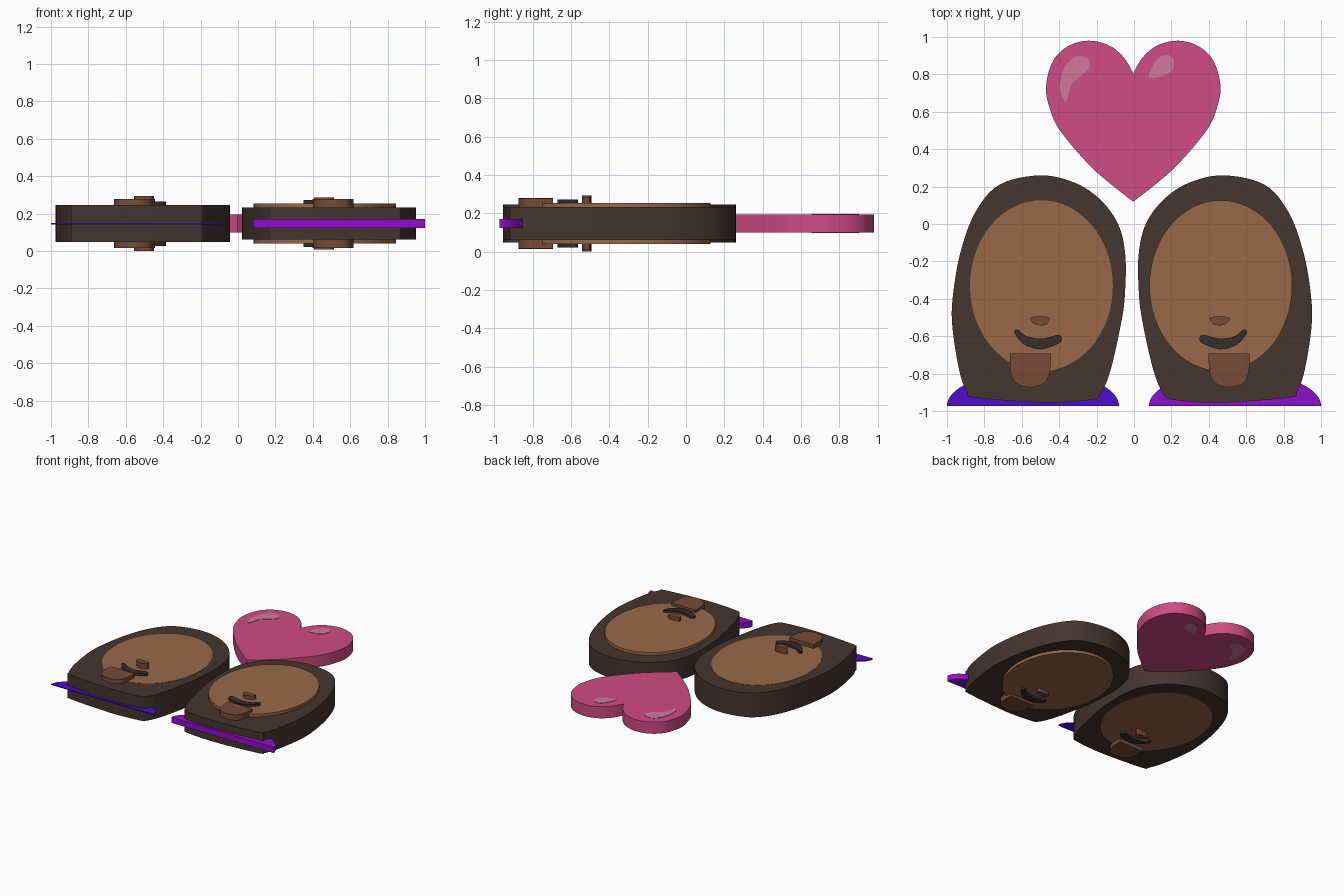
import bpy
import bmesh
import math
from mathutils import Vector

default_cube = bpy.data.objects.get("Cube")
if default_cube:
    bpy.data.objects.remove(default_cube, do_unlink=True)

MID = 0.147  # height of the plane every slab is centred on


def make_material(name, red, green, blue):
    """Material from display colour values, stored as linear."""
    def linear(c):
        c /= 255
        return c / 12.92 if c < 0.04 else ((c + 0.055) / 1.055) ** 2.4
    colour = (linear(red), linear(green), linear(blue), 1)
    mat = bpy.data.materials.new(name)
    mat.use_nodes = True
    mat.diffuse_color = colour
    mat.node_tree.nodes["Principled BSDF"].inputs["Base Color"].default_value = colour
    return mat


hair_brown = make_material("dark hair brown", 68, 54, 46)
skin_brown = make_material("skin brown", 152, 105, 72)
feature_brown = make_material("feature brown", 118, 76, 53)
mouth_dark = make_material("mouth charcoal", 52, 46, 42)
heart_pink = make_material("heart pink", 207, 76, 129)
shine_pink = make_material("pale shine pink", 207, 123, 152)
shirt_blue = make_material("shirt blue violet", 78, 12, 204)
shirt_purple = make_material("shirt purple", 143, 15, 204)


def smooth_path(points, closed=True, steps=6):
    """Flowing curve through the given points."""
    n = len(points)
    pts = [Vector(p) for p in points]

    def at(i):
        return pts[i % n] if closed else pts[max(0, min(n - 1, i))]
    path = []
    for i in range(n if closed else n - 1):
        a, b, c, d = (at(i + k) for k in (-1, 0, 1, 2))
        for s in range(steps):
            t = s / steps
            path.append(b + (c - a) * t / 2
                        + (a * 2 - b * 5 + c * 4 - d) * t ** 2 / 2
                        + (b * 3 - a - c * 3 + d) * t ** 3 / 2)
    if not closed:
        path.append(pts[-1])
    return path


def arc(cx, cy, rx, ry, turn, count):
    """Points along an ellipse, starting on its +x side."""
    return [(cx + rx * math.cos(turn * i / count), cy + ry * math.sin(turn * i / count))
            for i in range(count + 1)]


def slab(name, outline, half, mat):
    """Flat plate with the given outline, centred on the middle plane."""
    bm = bmesh.new()
    low = [bm.verts.new((p[0], p[1], MID - half)) for p in outline]
    high = [bm.verts.new((p[0], p[1], MID + half)) for p in outline]
    bm.faces.new(low[::-1])
    bm.faces.new(high)
    for i in range(len(low)):
        j = (i + 1) % len(low)
        bm.faces.new((low[i], low[j], high[j], high[i]))
    bmesh.ops.recalc_face_normals(bm, faces=bm.faces)
    mesh = bpy.data.meshes.new(name)
    bm.to_mesh(mesh)
    bm.free()
    mesh.materials.append(mat)
    obj = bpy.data.objects.new(name, mesh)
    bpy.context.collection.objects.link(obj)
    bpy.ops.object.select_all(action='DESELECT')
    obj.select_set(True)
    bpy.context.view_layer.objects.active = obj
    bpy.ops.object.shade_smooth_by_angle(angle=math.radians(30))
    return obj


# Outlines of the head on the model's right; the other head mirrors them
hair = smooth_path([
    (-.5, .26), (-.72, .21), (-.85, .06), (-.93, -.16), (-.97, -.4), (-.97, -.56),
    (-.935, -.78), (-.895, -.895), (-.85, -.928), (-.48, -.955), (-.235, -.94),
    (-.18, -.91), (-.125, -.78), (-.065, -.51), (-.047, -.35), (-.047, -.16),
    (-.085, 0), (-.18, .13), (-.315, .22)])
face = arc(-.495, -.33, .382, .457, math.tau, 64)[:-1]
nose = smooth_path([
    (-.555, -.505), (-.53, -.495), (-.47, -.495), (-.449, -.505),
    (-.465, -.535), (-.5, -.542), (-.535, -.532)], steps=4)
mouth = smooth_path([
    (-.64, -.58), (-.62, -.565), (-.58, -.597), (-.51, -.613), (-.45, -.604),
    (-.405, -.592), (-.386, -.61), (-.405, -.64), (-.5, -.67), (-.59, -.642)])
chin = [(-.444, -.693)] + smooth_path([
    (-.663, -.693), (-.66, -.79), (-.63, -.85), (-.555, -.873),
    (-.48, -.85), (-.45, -.79), (-.444, -.693)], closed=False)[:-1]
shirt = arc(-.54, -.972, .46, .185, math.pi, 40)

# part: outline, half thickness right and left, mirror shift, materials right and left
parts = {
    "hair": (hair, .098, .085, .022, hair_brown, hair_brown),
    "face": (face, .1, .108, .031, skin_brown, skin_brown),
    "nose": (nose, .147, .138, .042, feature_brown, feature_brown),
    "mouth": (mouth, .119, .125, .036, mouth_dark, mouth_dark),
    "chin": (chin, .132, .13, .046, feature_brown, feature_brown),
    "shirt": (shirt, .004, .023, 0, shirt_blue, shirt_purple),
}
for part, (outline, thick_r, thick_l, shift, mat_r, mat_l) in parts.items():
    slab("right_" + part, outline, thick_r, mat_r)
    slab("left_" + part, [(-p[0] - shift, p[1]) for p in outline], thick_l, mat_l)

# Heart built from one half and its mirror
half_heart = smooth_path([
    (0, .12), (.11, .205), (.24, .32), (.395, .505), (.45, .63), (.466, .74),
    (.43, .87), (.35, .95), (.24, .98), (.13, .955), (.05, .89), (0, .805)], closed=False)
other_half = [(-p[0], p[1]) for p in half_heart[-2:0:-1]]
slab("heart", [(p[0] - .004, p[1]) for p in list(half_heart) + other_half], .047, heart_pink)

# Shines on both faces of the heart
slab("right_heart_shine", smooth_path([
    (-.395, .745), (-.37, .84), (-.31, .895), (-.25, .885), (-.235, .84), (-.285, .79),
    (-.335, .745), (-.35, .69), (-.365, .655), (-.388, .69)]), .05, shine_pink)
slab("left_heart_shine", smooth_path([
    (.08, .785), (.1, .845), (.14, .895), (.195, .9), (.215, .86),
    (.195, .815), (.14, .787)]), .05, shine_pink)
